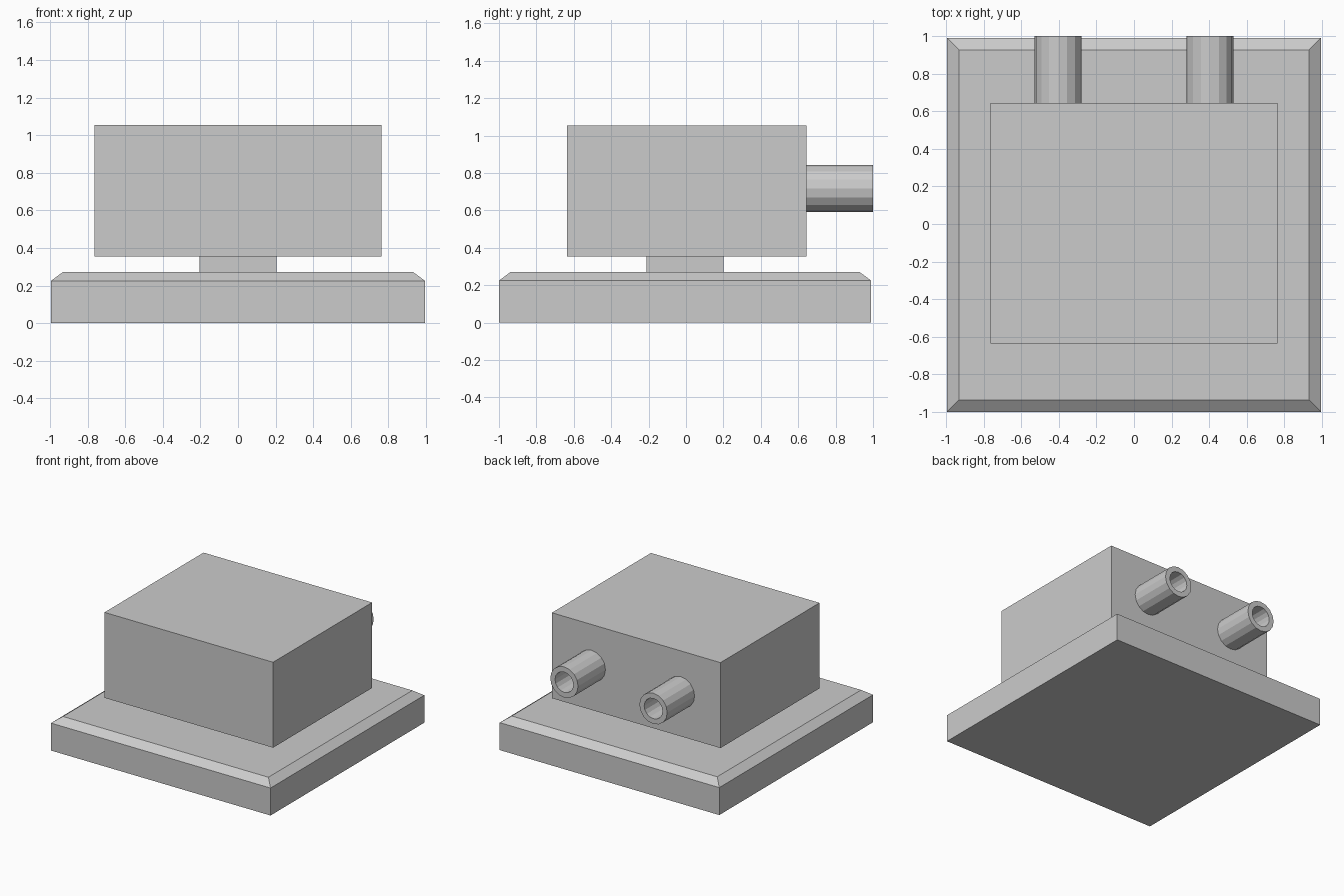
import bpy, bmesh
from math import pi
from mathutils import Matrix, Vector

if "Cube" in bpy.data.objects:
    bpy.data.objects.remove(bpy.data.objects["Cube"])


def finish(bm, name):
    bmesh.ops.recalc_face_normals(bm, faces=bm.faces)
    mesh = bpy.data.meshes.new(name)
    bm.to_mesh(mesh)
    bm.free()
    obj = bpy.data.objects.new(name, mesh)
    bpy.context.collection.objects.link(obj)
    return obj


def block(name, half_x, y0, y1, z0, z1):
    bm = bmesh.new()
    size = Matrix.Diagonal((2 * half_x, y1 - y0, z1 - z0, 1))
    centre = Matrix.Translation((0, (y0 + y1) / 2, (z0 + z1) / 2))
    bmesh.ops.create_cube(bm, size=1, matrix=centre @ size)
    return finish(bm, name)


def tube(name, x, z, y0, y1, outer, inner, sides=16):
    # spin a rectangular wall section around the tube axis
    bm = bmesh.new()
    section = [(outer, y0), (outer, y1), (inner, y1), (inner, y0)]
    verts = [bm.verts.new((x + r, y, z)) for r, y in section]
    edges = [bm.edges.new((verts[i], verts[(i + 1) % 4])) for i in range(4)]
    bmesh.ops.spin(bm, geom=verts + edges, cent=(x, 0, z), axis=(0, 1, 0),
                   angle=2 * pi, steps=sides, use_merge=True)
    bmesh.ops.remove_doubles(bm, verts=bm.verts, dist=1e-4)
    return finish(bm, name)


# base plate with sloped top rim
bm = bmesh.new()
bmesh.ops.create_cube(bm, size=1, matrix=Matrix.Translation((0, -0.005, 0.1125))
                      @ Matrix.Diagonal((1.99, 1.99, 0.225, 1)))
bm.normal_update()
top = max(bm.faces, key=lambda f: f.calc_center_median().z)
bmesh.ops.inset_region(bm, faces=[top], thickness=0.09)
bmesh.ops.translate(bm, verts=top.verts, vec=Vector((0, 0, 0.047)))
finish(bm, "base_plate")

# neck and main housing
block("neck", 0.206, -0.212, 0.2, 0.272, 0.355)
block("housing", 0.764, -0.637, 0.645, 0.355, 1.055)

# pair of hollow tubes on the back
for side, x in (("left", -0.404), ("right", 0.404)):
    tube(side + "_tube", x, 0.718, 0.645, 1.0, 0.126, 0.083)
